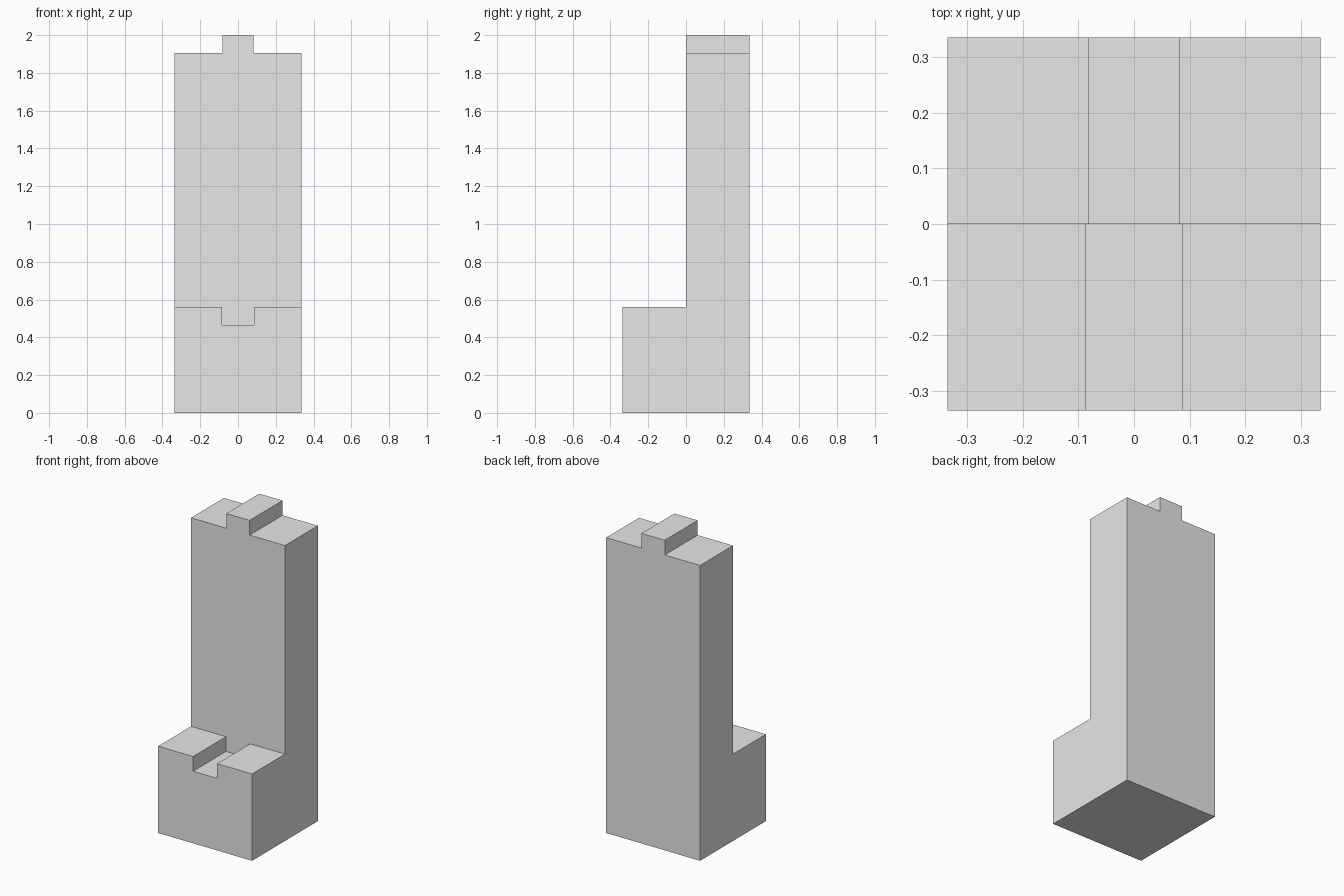
import bpy
import bmesh

cube = bpy.data.objects.get("Cube")
if cube:
    bpy.data.objects.remove(cube, do_unlink=True)

HALF = 0.335       # half of the square footprint
STEP, SHOULDER, TOP = 0.56, 1.905, 2.0
GROOVE_FLOOR = 0.465

grey = bpy.data.materials.new("plain_grey")
grey.use_nodes = True
grey.diffuse_color = (0.8, 0.8, 0.8, 1)
grey.node_tree.nodes["Principled BSDF"].inputs["Base Color"].default_value = (0.8, 0.8, 0.8, 1)


def prism(name, profile, half_width):
    """Extrude a closed (y, z) profile along x."""
    bm = bmesh.new()
    face = bm.faces.new([bm.verts.new((-half_width, y, z)) for y, z in profile])
    side = bmesh.ops.extrude_face_region(bm, geom=[face])["geom"]
    verts = [v for v in side if isinstance(v, bmesh.types.BMVert)]
    bmesh.ops.translate(bm, verts=verts, vec=(2 * half_width, 0, 0))
    bmesh.ops.recalc_face_normals(bm, faces=bm.faces)
    mesh = bpy.data.meshes.new(name)
    bm.to_mesh(mesh)
    bm.free()
    mesh.materials.append(grey)
    obj = bpy.data.objects.new(name, mesh)
    bpy.context.collection.objects.link(obj)
    return obj


def rectangle(y0, y1, z0, z1):
    return [(y0, z0), (y1, z0), (y1, z1), (y0, z1)]


def combine(body, tool, operation):
    """Apply a boolean and discard the tool."""
    tool.hide_render = True
    mod = body.modifiers.new(operation.title(), "BOOLEAN")
    mod.operation, mod.solver, mod.object = operation, "EXACT", tool
    bpy.context.view_layer.objects.active = body
    bpy.ops.object.modifier_apply(modifier=mod.name)
    bpy.data.objects.remove(tool, do_unlink=True)


# Stepped block: low front half, tall back half
body = prism("stepped_block", [(-HALF, 0), (HALF, 0), (HALF, SHOULDER),
                               (0, SHOULDER), (0, STEP), (-HALF, STEP)], HALF)

# Groove across the low front step
combine(body, prism("groove_cutter", rectangle(-HALF - 0.1, 0, GROOVE_FLOOR, STEP + 0.1), 0.086),
        "DIFFERENCE")

# Matching tongue on the tall top
combine(body, prism("tongue", rectangle(0, HALF, SHOULDER - 0.1, TOP), 0.083), "UNION")
